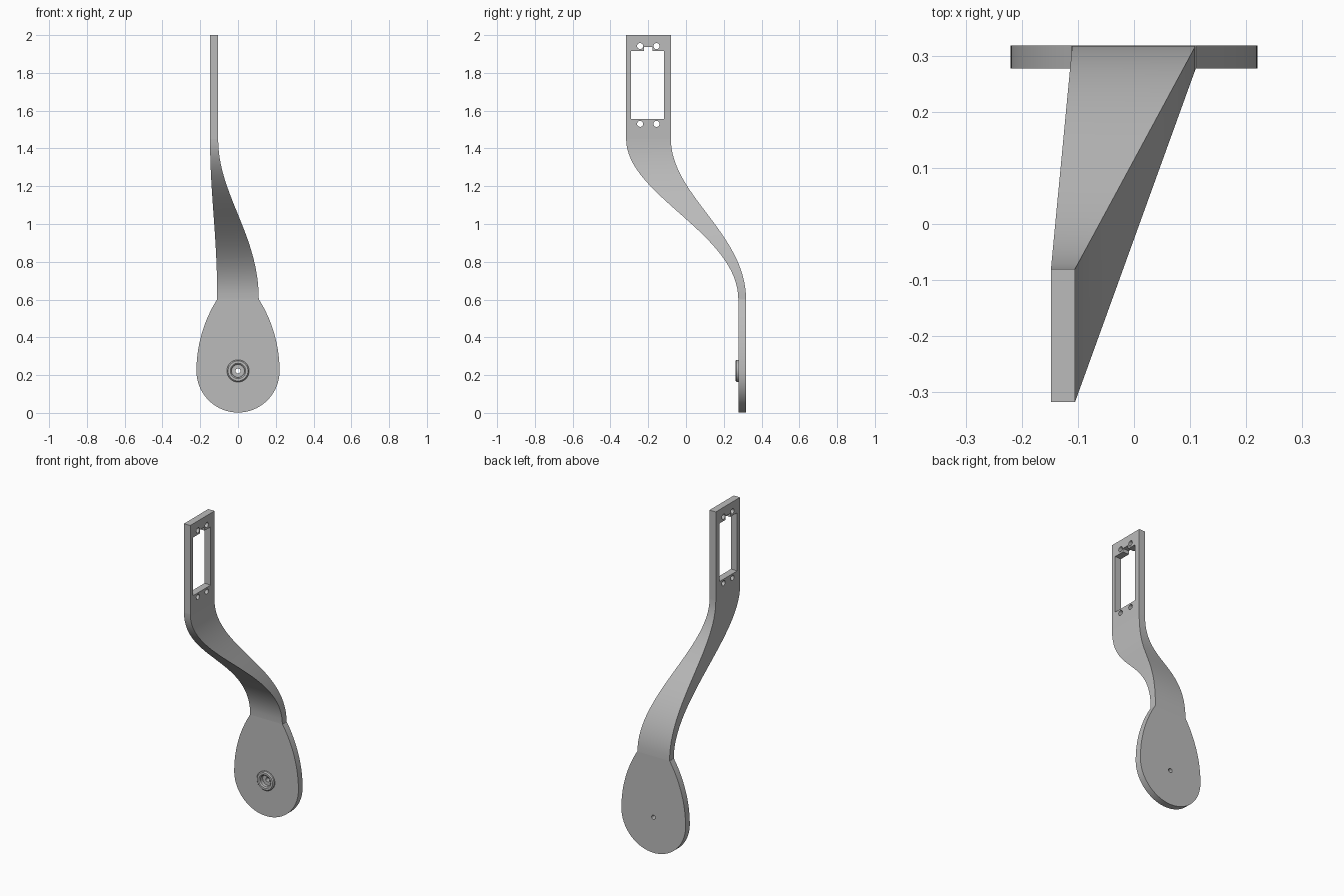
import bpy, bmesh, math
from mathutils import Vector

if "Cube" in bpy.data.objects:
    bpy.data.objects.remove(bpy.data.objects["Cube"], do_unlink=True)

GREY = (0.5, 0.5, 0.5, 1)
grey = bpy.data.materials.new("plain grey")
grey.use_nodes = True
grey.diffuse_color = GREY
grey.node_tree.nodes["Principled BSDF"].inputs["Base Color"].default_value = GREY

X0, X1 = -0.148, -0.105        # mount plate thickness
Y0, Y1 = 0.277, 0.318          # paddle thickness
Z_LOW, Z_HIGH = 0.6, 1.45      # ends of the twisting arm
HUB_Z = 0.222


def finish(name, bm):
    bmesh.ops.recalc_face_normals(bm, faces=bm.faces)
    mesh = bpy.data.meshes.new(name)
    bm.to_mesh(mesh)
    bm.free()
    obj = bpy.data.objects.new(name, mesh)
    bpy.context.collection.objects.link(obj)
    mesh.materials.append(grey)
    bpy.ops.object.select_all(action='DESELECT')
    obj.select_set(True)
    bpy.context.view_layer.objects.active = obj
    bpy.ops.object.shade_smooth_by_angle(angle=math.radians(30))
    return obj


def circle(u, v, r, n=24):
    return [(u + r * math.cos(2 * math.pi * i / n),
             v + r * math.sin(2 * math.pi * i / n)) for i in range(n)]


def slab(name, loops, place, offset):
    """Fill an outline with holes and give it thickness."""
    bm = bmesh.new()
    for loop in loops:
        verts = [bm.verts.new(place(u, v)) for u, v in loop]
        for a, b in zip(verts, verts[1:] + verts[:1]):
            bm.edges.new((a, b))
    normal = Vector(offset).normalized()
    bmesh.ops.triangle_fill(bm, edges=bm.edges[:], use_beauty=True, normal=normal)
    ext = bmesh.ops.extrude_face_region(bm, geom=bm.faces[:], use_keep_orig=True)
    moved = [g for g in ext["geom"] if isinstance(g, bmesh.types.BMVert)]
    bmesh.ops.translate(bm, verts=moved, vec=offset)
    return finish(name, bm)


# Mount plate with notched window and four screw holes
plate = [(-0.317, Z_HIGH), (-0.08, Z_HIGH), (-0.08, 2), (-0.317, 2)]
window = [(-0.29, 1.555), (-0.117, 1.555), (-0.117, 1.915), (-0.177, 1.915),
          (-0.177, 1.937), (-0.222, 1.937), (-0.222, 1.915), (-0.29, 1.915)]
screws = [circle(y, z, 0.016, 16) for y in (-0.243, -0.156) for z in (1.53, 1.942)]
slab("mount_plate", [plate, window] + screws,
     lambda u, v: (X0, u, v), (X1 - X0, 0, 0))

# Egg-shaped paddle: half circle below, two large arcs above
R, BIG = 0.22, 0.711
half = [(R * math.cos(a), HUB_Z + R * math.sin(a))
        for a in (-math.pi / 2 + math.pi / 2 * i / 24 for i in range(25))]
sweep = math.asin((Z_LOW - HUB_Z) / BIG)
half += [(R - BIG + BIG * math.cos(sweep * i / 16), HUB_Z + BIG * math.sin(sweep * i / 16))
         for i in range(1, 17)]
egg = half + [(-x, z) for x, z in reversed(half[1:])]
slab("paddle", [egg, circle(0, HUB_Z, 0.034, 32)],
     lambda u, v: (u, Y0, v), (0, Y1 - Y0, 0))

# Twisting arm lofted between the two rectangles
bm = bmesh.new()
low = [(-0.11, Y0), (0.11, Y0), (0.11, Y1), (-0.11, Y1)]
high = [(X0, -0.317), (X1, -0.317), (X1, -0.08), (X0, -0.08)]
STEPS, rings = 32, []
for i in range(STEPS + 1):
    t = i / STEPS
    s = t * t * (3 - 2 * t)
    rise = 3 * (1 - t) ** 2 * t * 0.41 + 3 * (1 - t) * t * t * 0.65 + t ** 3
    z = Z_LOW + (Z_HIGH - Z_LOW) * rise
    rings.append([bm.verts.new((a[0] + (b[0] - a[0]) * s, a[1] + (b[1] - a[1]) * s, z))
                  for a, b in zip(low, high)])
for a, b in zip(rings, rings[1:]):
    for k in range(4):
        m = (k + 1) % 4
        bm.faces.new((a[k], a[m], b[m], b[k]))
finish("twisted_arm", bm)

# Hub: raised collar, recess and shaft hole turned about the y axis
profile = [(0.034, Y1), (0.013, Y1), (0.013, 0.29), (0.034, 0.29), (0.034, 0.268),
           (0.041, 0.262), (0.053, 0.262), (0.059, 0.268), (0.059, Y0), (0.034, Y0)]
bm = bmesh.new()
N = 32
turned = [[bm.verts.new((u, y, v)) for u, v in circle(0, HUB_Z, r, N)] for r, y in profile]
for a, b in zip(turned, turned[1:] + turned[:1]):
    for k in range(N):
        m = (k + 1) % N
        bm.faces.new((a[k], a[m], b[m], b[k]))
finish("hub", bm)
